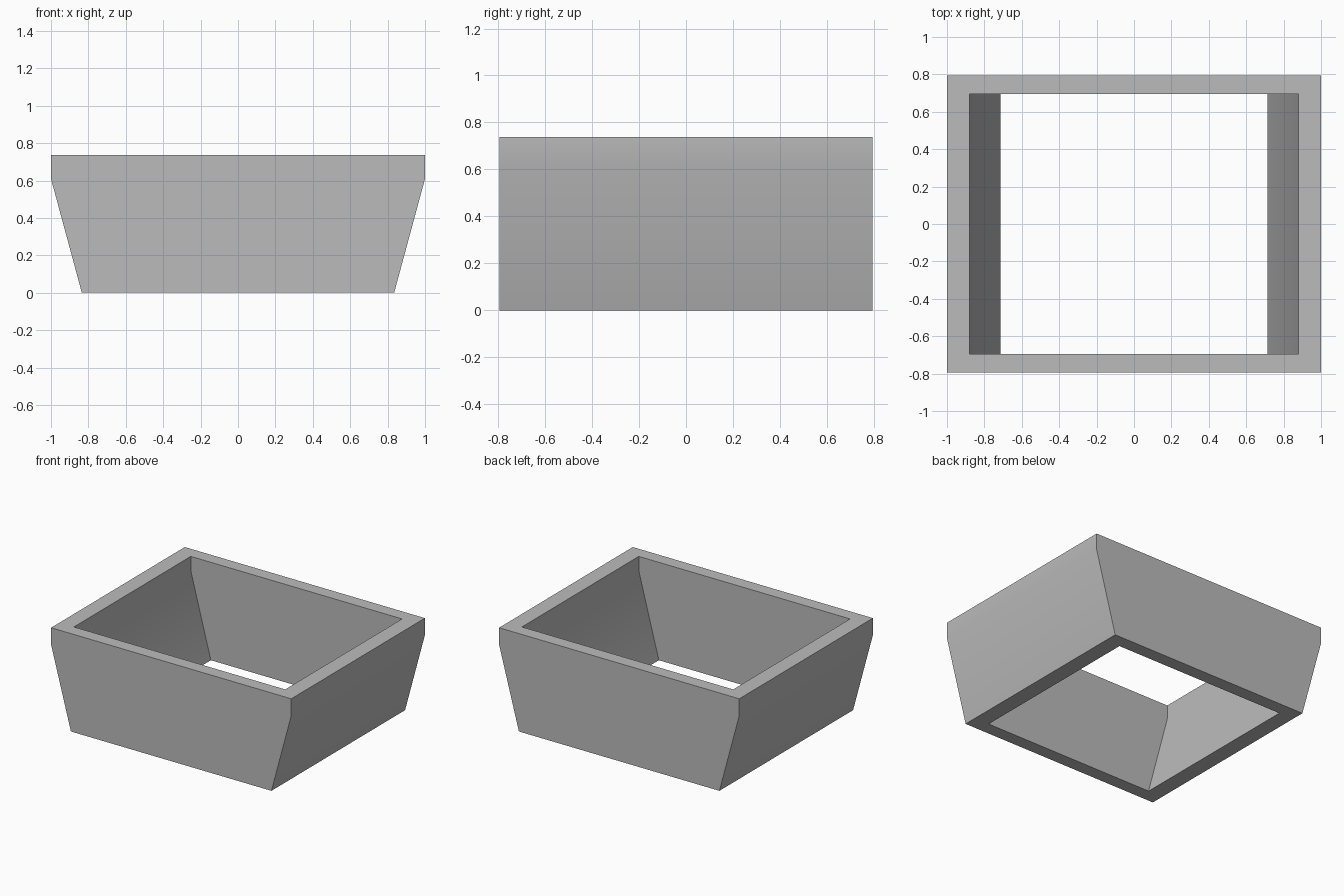
import bpy
import bmesh
import math

cube = bpy.data.objects.get("Cube")
if cube:
    bpy.data.objects.remove(cube, do_unlink=True)

# Plain grey material
grey = bpy.data.materials.new("plain_grey")
grey.use_nodes = True
colour = (0.5, 0.5, 0.5, 1)
grey.diffuse_color = colour
grey.node_tree.nodes["Principled BSDF"].inputs["Base Color"].default_value = colour

# Wall section as half width, half depth and height: up the outside, down the inside
HEIGHT, KINK = 0.737, 0.61
OUT_Y, IN_Y = 0.795, 0.695
section = [
    (0.835, OUT_Y, 0), (1, OUT_Y, KINK), (1, OUT_Y, HEIGHT),
    (0.88, IN_Y, HEIGHT), (0.88, IN_Y, KINK + 0.02), (0.713, IN_Y, 0),
]

# Open frame with tapered sides: one rectangular ring per section point
bm = bmesh.new()
rings = [[bm.verts.new((sx * x, sy * y, z))
          for sx, sy in ((-1, -1), (1, -1), (1, 1), (-1, 1))]
         for x, y, z in section]
for i, lower in enumerate(rings):
    upper = rings[(i + 1) % len(rings)]
    for a in range(4):
        b = (a + 1) % 4
        bm.faces.new((lower[a], lower[b], upper[b], upper[a]))
bmesh.ops.recalc_face_normals(bm, faces=bm.faces)

mesh = bpy.data.meshes.new("tapered_frame")
bm.to_mesh(mesh)
bm.free()
mesh.materials.append(grey)
frame = bpy.data.objects.new("tapered_frame", mesh)
bpy.context.collection.objects.link(frame)

# Soften the shallow bend in the sides, keep corners sharp
bpy.ops.object.select_all(action='DESELECT')
frame.select_set(True)
bpy.context.view_layer.objects.active = frame
bpy.ops.object.shade_smooth_by_angle(angle=math.radians(30))
